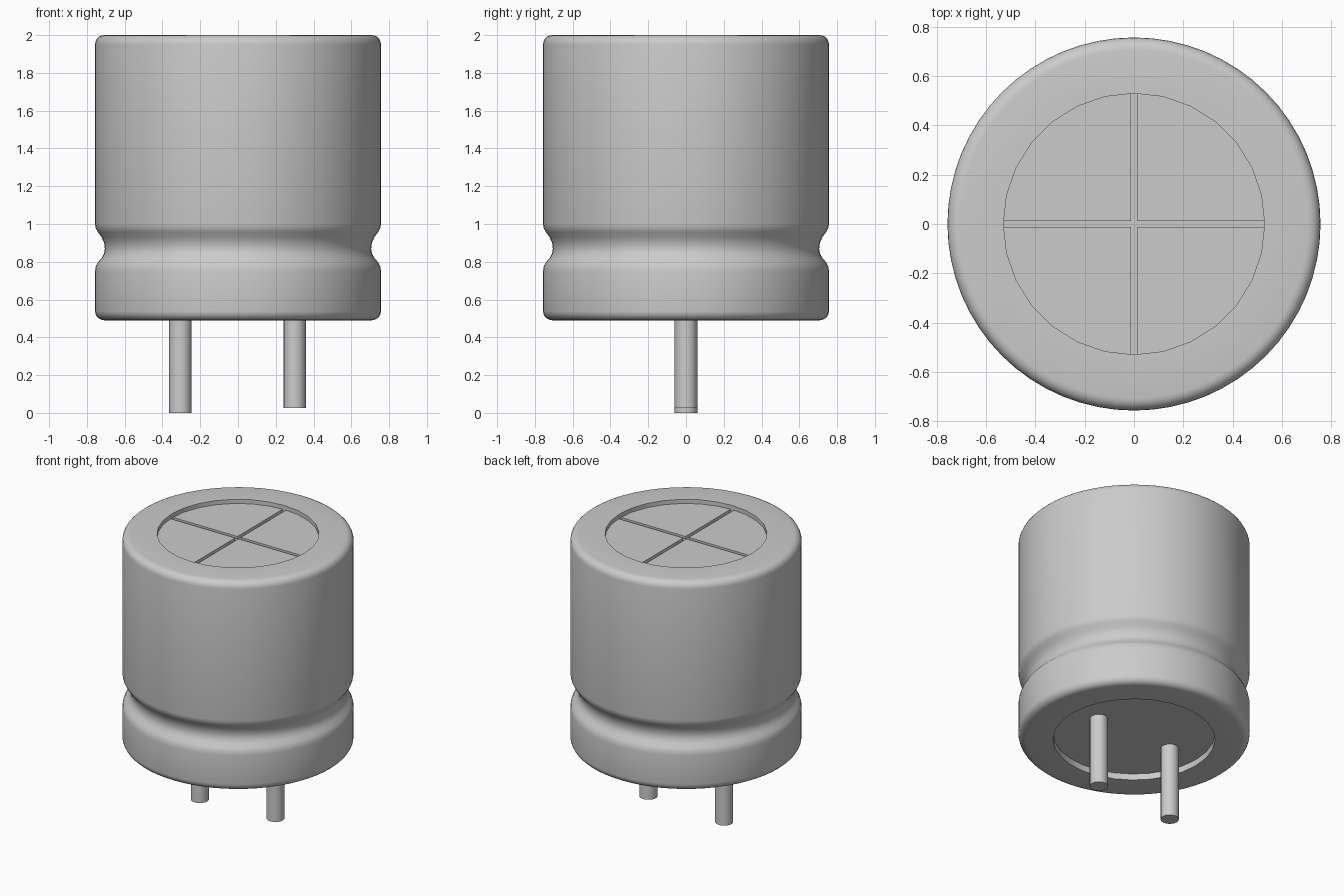
import bpy, bmesh, math

cube = bpy.data.objects.get("Cube")
if cube:
    bpy.data.objects.remove(cube, do_unlink=True)

grey = bpy.data.materials.new("plain grey")
grey.use_nodes = True
colour = (0.6, 0.6, 0.6, 1)
grey.diffuse_color = colour
grey.node_tree.nodes["Principled BSDF"].inputs["Base Color"].default_value = colour

SIDES, CUP_SIDES = 64, 28
CUP_R = 0.53


def finish(name, bm):
    bmesh.ops.recalc_face_normals(bm, faces=bm.faces)
    mesh = bpy.data.meshes.new(name)
    bm.to_mesh(mesh)
    bm.free()
    mesh.materials.append(grey)
    obj = bpy.data.objects.new(name, mesh)
    bpy.context.collection.objects.link(obj)
    bpy.ops.object.select_all(action='DESELECT')
    obj.select_set(True)
    bpy.context.view_layer.objects.active = obj
    bpy.ops.object.shade_smooth_by_angle(angle=math.radians(35))
    return obj


def ring(bm, r, z, n):
    verts = [bm.verts.new((r * math.cos(2 * math.pi * i / n),
                           r * math.sin(2 * math.pi * i / n), z)) for i in range(n)]
    edges = [bm.edges.new((verts[i], verts[(i + 1) % n])) for i in range(n)]
    return verts, edges


def skin(bm, a, b):
    n = len(a)
    for i in range(n):
        j = (i + 1) % n
        bm.faces.new((a[i], a[j], b[j], b[i]))


# Can: rounded ends and a rolled groove around the lower part
R, BEVEL, BOTTOM, TOP = 0.757, 0.05, 0.49, 2.0
profile = []
for i in range(6):
    a = math.pi / 2 * i / 5
    profile.append((R - BEVEL + BEVEL * math.sin(a), BOTTOM + BEVEL - BEVEL * math.cos(a)))
profile += [(R, 0.75), (0.753, 0.775), (0.742, 0.797), (0.722, 0.82), (0.709, 0.845),
            (0.705, 0.87), (0.709, 0.9), (0.722, 0.93), (0.742, 0.957),
            (0.753, 0.977), (R, 1.0)]
for i in range(6):
    a = math.pi / 2 * i / 5
    profile.append((R - BEVEL + BEVEL * math.cos(a), TOP - BEVEL + BEVEL * math.sin(a)))

bm = bmesh.new()
rings = [ring(bm, r, z, SIDES) for r, z in profile]
for low, high in zip(rings, rings[1:]):
    skin(bm, low[0], high[0])

# Recessed cup in each end
for outer, z, floor in ((rings[0], BOTTOM, BOTTOM + 0.045), (rings[-1], TOP, TOP - 0.05)):
    lip, lip_edges = ring(bm, CUP_R, z, CUP_SIDES)
    base, _ = ring(bm, CUP_R, floor, CUP_SIDES)
    bmesh.ops.bridge_loops(bm, edges=outer[1] + lip_edges)
    skin(bm, lip, base)
    bm.faces.new(base)
finish("can", bm)

# Four vent panels, with the cross-shaped score between them
GAP = 0.013
start = math.asin(GAP / CUP_R)
step = 2 * math.pi / CUP_SIDES
angles = [start] + [step * i for i in range(1, CUP_SIDES // 4)] + [math.pi / 2 - start]
for k, name in enumerate(("back_left", "back_right", "front_right", "front_left")):
    points = [(GAP, GAP)] + [(CUP_R * math.cos(a), CUP_R * math.sin(a)) for a in angles]
    c, s = round(math.cos(k * math.pi / 2)), round(math.sin(k * math.pi / 2))
    bm = bmesh.new()
    face = bm.faces.new([bm.verts.new((x * c - y * s, x * s + y * c, TOP - 0.05))
                         for x, y in points])
    extruded = bmesh.ops.extrude_face_region(bm, geom=[face])["geom"]
    bmesh.ops.translate(bm, vec=(0, 0, 0.02),
                        verts=[v for v in extruded if isinstance(v, bmesh.types.BMVert)])
    finish("vent_panel_" + name, bm)

# Wire leads, one longer than the other
for name, x, z in (("right_lead", -0.305, 0.0), ("left_lead", 0.3, 0.025)):
    bm = bmesh.new()
    low, _ = ring(bm, 0.06, z, 16)
    high, _ = ring(bm, 0.06, BOTTOM + 0.06, 16)
    skin(bm, low, high)
    bm.faces.new(low)
    bm.faces.new(high)
    for v in bm.verts:
        v.co.x += x
    finish(name, bm)
